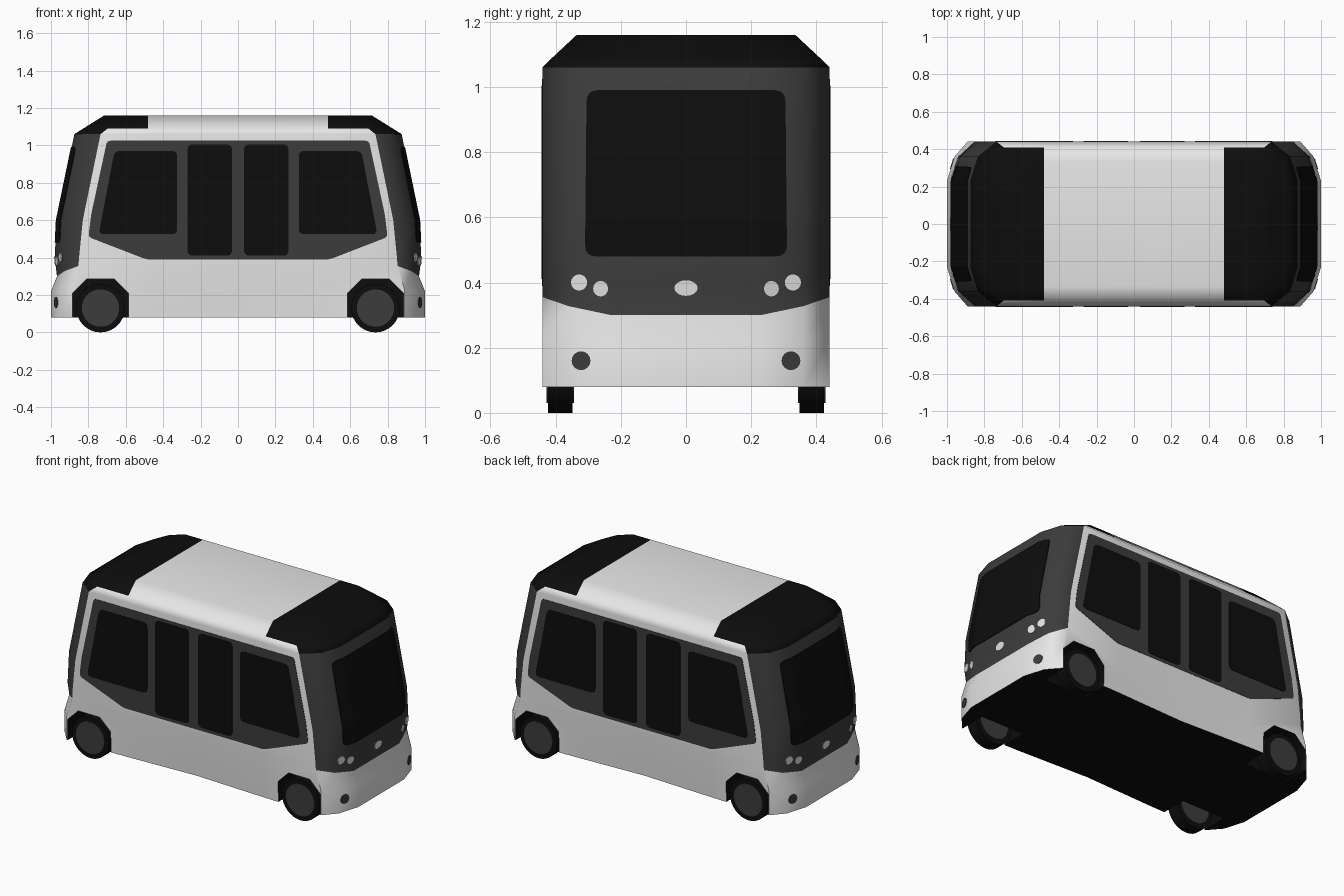
import bpy, bmesh, math
from mathutils import Vector
from mathutils.bvhtree import BVHTree

cube = bpy.data.objects.get("Cube")
if cube:
    bpy.data.objects.remove(cube, do_unlink=True)


def material(name, value):
    m = bpy.data.materials.new(name)
    m.use_nodes = True
    color = (value, value, value, 1)
    m.diffuse_color = color
    m.node_tree.nodes["Principled BSDF"].inputs["Base Color"].default_value = color
    return m


MATS = [material("white paint", 0.8), material("dark grey trim", 0.045),
        material("black glass and rubber", 0.004)]
WHITE, GREY, BLACK = range(3)


def add_object(name, bm, mats):
    bmesh.ops.recalc_face_normals(bm, faces=bm.faces)
    mesh = bpy.data.meshes.new(name)
    bm.to_mesh(mesh)
    bm.free()
    for m in mats:
        mesh.materials.append(m)
    ob = bpy.data.objects.new(name, mesh)
    bpy.context.collection.objects.link(ob)
    return ob


def activate(ob):
    bpy.ops.object.select_all(action='DESELECT')
    ob.select_set(True)
    bpy.context.view_layer.objects.active = ob


# Body rings: end z, corner z, side z, end x, corner setback, half width, tuck in at mid side
RINGS = [
    (0.08, 0.08, 0.08, 1.0, 0.11, 0.44, 0.03),
    (0.22, 0.23, 0.22, 1.0, 0.11, 0.44, 0.015),
    (0.30, 0.355, 0.36, 0.968, 0.115, 0.44, 0),
    (0.40, 0.40, 0.40, 0.98, 0.13, 0.44, 0),
    (0.60, 0.60, 0.60, 0.97, 0.14, 0.44, 0),
    (1.06, 1.06, 1.06, 0.875, 0.14, 0.44, 0),
    (1.09, 1.09, 1.09, 0.827, 0.13, 0.41, 0),
    (1.16, 1.16, 1.16, 0.715, 0.11, 0.335, 0),
]
FLAT, BEND, SPLIT = 0.23, 0.36, 0.48


def ring_points(ze, zc, zs, xh, setback, yh, tuck):
    k = yh / 0.44
    quarter = [(xh, 0, ze), (xh, FLAT * k, ze), (xh - 0.04, BEND * k, (ze + zc) / 2),
               (xh - setback, yh, zc), (SPLIT, yh - tuck / 3, zs), (0, yh - tuck, zs)]
    half = quarter + [(-x, y, z) for x, y, z in quarter[-2::-1]]
    return half + [(x, -y, z) for x, y, z in half[-2:0:-1]]


bm = bmesh.new()
loops = [[bm.verts.new(p) for p in ring_points(*r)] for r in RINGS]
n = len(loops[0])
END_COLUMNS = {0, 1, 2, 7, 8, 9, 10, 11, 12, 17, 18, 19}
ROOF_COLUMNS = END_COLUMNS | {3, 6, 13, 16}
for level in range(len(RINGS) - 1):
    a, b = loops[level], loops[level + 1]
    for i in range(n):
        j = (i + 1) % n
        f = bm.faces.new((a[i], a[j], b[j], b[i]))
        if level in (2, 3, 4) and i in END_COLUMNS:
            f.material_index = GREY
        elif (level == 5 and i in END_COLUMNS) or (level == 6 and i in ROOF_COLUMNS):
            f.material_index = BLACK
# Roof and floor
for loop, is_floor in ((loops[0], True), (loops[-1], False)):
    for i in range(n // 2):
        ids = dict.fromkeys((i, i + 1, n - 1 - i, (n - i) % n))
        f = bm.faces.new([loop[k] for k in ids])
        if is_floor or abs(f.calc_center_median().x) > SPLIT:
            f.material_index = BLACK
body = add_object("body", bm, MATS)
bm = bmesh.new()
bm.from_mesh(body.data)
SURFACE = BVHTree.FromBMesh(bm)
bm.free()

# Wheel arches cut into the body
AXLE, TYRE = 0.735, 0.13
bm = bmesh.new()
arch = [(-0.15, 0), (-0.15, 0.21), (-0.075, 0.285), (0.075, 0.285), (0.15, 0.21), (0.15, 0)]
for sx in (-1, 1):
    for sy in (-1, 1):
        inner = [bm.verts.new((sx * AXLE + x, sy * 0.27, z)) for x, z in arch]
        outer = [bm.verts.new((sx * AXLE + x, sy * 0.6, z)) for x, z in arch]
        bm.faces.new(inner)
        bm.faces.new(outer)
        for i in range(len(arch)):
            j = (i + 1) % len(arch)
            bm.faces.new((inner[i], inner[j], outer[j], outer[i]))
for f in bm.faces:
    f.material_index = BLACK
cutter = add_object("arch_cutter", bm, MATS)
cutter.hide_render = True
mod = body.modifiers.new("arches", 'BOOLEAN')
mod.object = cutter
mod.operation = 'DIFFERENCE'
mod.solver = 'EXACT'
activate(body)
bpy.ops.object.modifier_apply(modifier=mod.name)
bpy.data.objects.remove(cutter, do_unlink=True)
bpy.ops.object.shade_smooth_by_angle(angle=math.radians(50))
weighted = body.modifiers.new("even_shading", 'WEIGHTED_NORMAL')
weighted.keep_sharp = True


def rounded(points, radius, steps=4):
    out = []
    for i, p in enumerate(points):
        p = Vector(p)
        ends = [p + (Vector(q) - p).normalized() * radius
                for q in (points[i - 1], points[(i + 1) % len(points)])]
        for s in range(steps + 1):
            t = s / steps
            out.append(ends[0] * (1 - t) ** 2 + p * 2 * t * (1 - t) + ends[1] * t * t)
    return out


def ellipse(u, z, ru, rz, count=16):
    return [(u + ru * math.cos(a), z + rz * math.sin(a))
            for a in (math.tau * k / count for k in range(count))]


def plate(name, outline, axis, sign, mat, lift):
    """Thin plate laid onto the body along the x or y axis."""
    bm = bmesh.new()
    other = 1 - axis

    def place(u, z, depth):
        p = Vector((0, 0, z))
        p[other], p[axis] = u, depth
        return p
    bm.faces.new([bm.verts.new(place(u, z, 0)) for u, z in outline])
    if axis == 0:
        for co, no in (((0, FLAT, 0), (0, 1, 0)), ((0, -FLAT, 0), (0, 1, 0)),
                       ((0, 0, 0.6), (0, 0, 1))):
            bmesh.ops.bisect_plane(bm, geom=bm.verts[:] + bm.edges[:] + bm.faces[:],
                                   plane_co=co, plane_no=no)
    direction = place(0, 0, -sign)
    for v in bm.verts:
        hit = SURFACE.ray_cast(place(v.co[other], v.co.z, 3 * sign), direction)[0]
        v.co[axis] = hit[axis] + sign * lift
    bm.normal_update()
    # Skirt reaching just under the paint
    base = bm.faces[:]
    backs = bmesh.ops.extrude_face_region(bm, geom=base, use_keep_orig=True)["geom"]
    for v in (g for g in backs if isinstance(g, bmesh.types.BMVert)):
        v.co[axis] -= sign * (lift + 0.001)
    return add_object(name, bm, [MATS[mat]])


def mirrored(points):
    return [(-u, z) for u, z in points]


# Side trim, windows and doors, the same on both sides
trim = [(-0.49, 0.39), (0.49, 0.39), (0.80, 0.51), (0.785, 0.63), (0.70, 1.025),
        (-0.70, 1.025), (-0.785, 0.63), (-0.80, 0.51)]
window = [(0.325, 0.525), (0.745, 0.525), (0.66, 0.97), (0.325, 0.97)]
door = [(0.032, 0.41), (0.27, 0.41), (0.27, 1.005), (0.032, 1.005)]
for sign, side in ((-1, "right"), (1, "left")):
    side = "front" if sign < 0 else "back"
    plate(side + "_trim", rounded(trim, 0.02), 1, sign, GREY, 0.002)
    for label, shape in (("window", window), ("door_glass", door)):
        for tag, pts in (("a", shape), ("b", mirrored(shape))):
            plate(f"{side}_{label}_{tag}", rounded(pts, 0.03), 1, sign, BLACK, 0.004)

# End windscreens and lamps, the same on both ends
screen = [(-0.31, 0.48), (0.31, 0.48), (0.305, 0.99), (-0.305, 0.99)]
for sign, end in ((-1, "right"), (1, "left")):
    plate(end + "_windscreen", rounded(screen, 0.035), 0, sign, BLACK, 0.004)
    plate(end + "_centre_lamp", ellipse(0, 0.383, 0.036, 0.024), 0, sign, WHITE, 0.004)
    for s, tag in ((-1, "a"), (1, "b")):
        plate(f"{end}_outer_lamp_{tag}", ellipse(s * 0.328, 0.4, 0.025, 0.025), 0, sign, WHITE, 0.004)
        plate(f"{end}_inner_lamp_{tag}", ellipse(s * 0.262, 0.381, 0.023, 0.024), 0, sign, WHITE, 0.004)
        plate(f"{end}_fog_lamp_{tag}", ellipse(s * 0.322, 0.16, 0.029, 0.029), 0, sign, GREY, 0.004)


def disc(name, x, y, radius, width, mat):
    bpy.ops.mesh.primitive_cylinder_add(vertices=32, radius=radius, depth=width,
                                        location=(x, y, TYRE), rotation=(math.pi / 2, 0, 0))
    ob = bpy.context.object
    ob.name = name
    ob.data.materials.append(MATS[mat])
    bpy.ops.object.shade_smooth_by_angle(angle=math.radians(40))


# Wheels
for sx, end in ((-1, "right"), (1, "left")):
    for sy, side in ((-1, "front"), (1, "back")):
        disc(f"{side}_{end}_tyre", sx * AXLE, sy * 0.386, TYRE, 0.076, BLACK)
        disc(f"{side}_{end}_hub", sx * AXLE, sy * 0.386, 0.1, 0.084, GREY)
